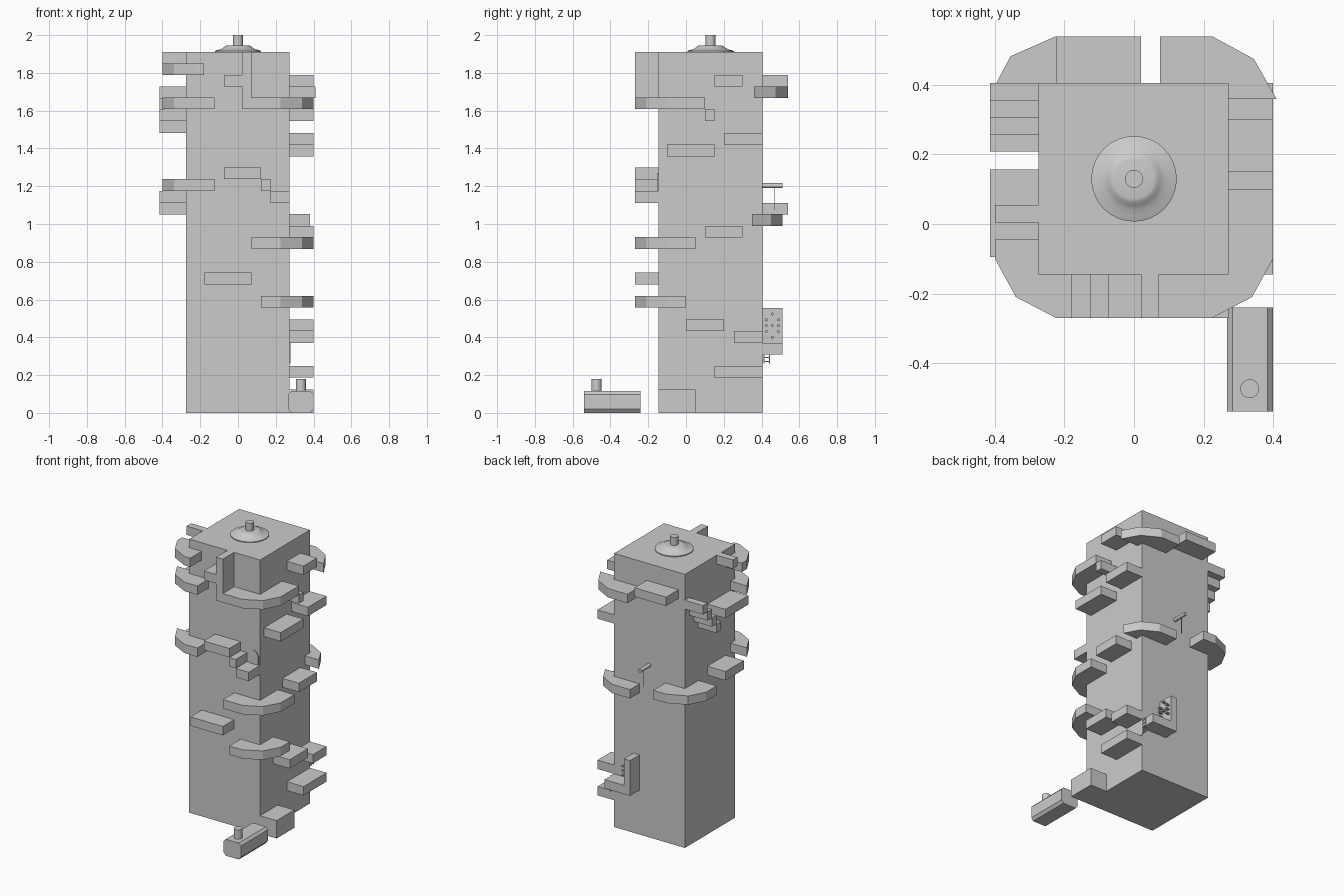
import bpy, bmesh, math
from mathutils import Matrix

if "Cube" in bpy.data.objects:
    bpy.data.objects.remove(bpy.data.objects["Cube"])

# tower walls
X0, X1, Y0, Y1, TOP = -0.275, 0.272, -0.145, 0.405, 1.91
T = 0.062  # ledge thickness


def finish(name, bm):
    bmesh.ops.recalc_face_normals(bm, faces=bm.faces)
    me = bpy.data.meshes.new(name)
    bm.to_mesh(me)
    bm.free()
    ob = bpy.data.objects.new(name, me)
    bpy.context.collection.objects.link(ob)
    return ob


def prism(name, pts, vec):
    bm = bmesh.new()
    f = bm.faces.new([bm.verts.new(p) for p in pts])
    r = bmesh.ops.extrude_face_region(bm, geom=[f])
    vs = [v for v in r["geom"] if isinstance(v, bmesh.types.BMVert)]
    bmesh.ops.translate(bm, verts=vs, vec=vec)
    return finish(name, bm)


def box(name, x0, x1, y0, y1, z0, z1):
    return prism(name, [(x0, y0, z0), (x1, y0, z0), (x1, y1, z0), (x0, y1, z0)], (0, 0, z1 - z0))


def rod(name, r, length, loc, axis="Z", n=16):
    bm = bmesh.new()
    bmesh.ops.create_cone(bm, cap_ends=True, segments=n, radius1=r, radius2=r, depth=length)
    rot = {"Z": Matrix(), "X": Matrix.Rotation(math.pi / 2, 4, "Y"),
           "Y": Matrix.Rotation(math.pi / 2, 4, "X")}[axis]
    bmesh.ops.transform(bm, matrix=Matrix.Translation(loc) @ rot, verts=bm.verts)
    return finish(name, bm)


def smooth(ob, deg=30):
    bpy.ops.object.select_all(action="DESELECT")
    ob.select_set(True)
    bpy.context.view_layer.objects.active = ob
    bpy.ops.object.shade_smooth_by_angle(angle=math.radians(deg))


def corner(name, outer, xe, ye, z):
    # ledge that wraps a tower corner, with a faceted outer rim
    sx, sy = outer[1][0] > 0, outer[1][1] > 0
    wx, wy = (X1 if sx else X0), (Y1 if sy else Y0)
    yo, xo = outer[0][1], outer[-1][0]
    pts = [(xe, wy), (xe, yo)] + outer + [(xo, ye), (wx, ye), (wx, wy)]
    clean = [p for i, p in enumerate(pts) if p != pts[i - 1]]
    prism(name, [(x, y, z) for x, y in clean], (0, 0, T))


# tower body
box("tower", X0, X1, Y0, Y1, 0, TOP)

# corner ledges
FR = [(0.225, -0.27), (0.34, -0.21), (0.4, -0.1)]
FL = [(-x, y) for x, y in FR]
BR = [(0.225, 0.54), (0.345, 0.475), (0.41, 0.36)]
BR_SMALL = [(0.215, 0.51), (0.325, 0.45), (0.38, 0.35)]
BL = [(-0.225, 0.54), (-0.355, 0.483), (-0.415, 0.37)]
for xe, ye, z in [(0.02, 0.1, 1.608), (0.072, 0.05, 0.868), (0.122, 0.0, 0.558)]:
    corner("front_right_corner_ledge", FR, xe, ye, z)
for xe, ye, z in [(-0.18, -0.045, 1.788), (-0.125, -0.1, 1.608), (-0.125, -0.1, 1.175)]:
    corner("front_left_corner_ledge", FL, xe, ye, z)
corner("back_right_upper_ledge", BR, 0.075, 0.36, 1.667)
corner("back_right_lower_ledge", BR_SMALL, 0.075, 0.35, 0.99)
corner("back_left_corner_ledge", BL, -0.125, 0.255, 1.05)

# straight ledges on the front: x range, base height
for a, b, z in [(-0.075, 0.02, 1.727), (-0.075, 0.122, 1.238), (0.122, 0.172, 1.175),
                (0.172, X1, 1.112), (-0.178, 0.072, 0.68)]:
    box("front_ledge", a, b, -0.27, Y0, z, z + T)

# straight ledges on the right: y range, base height
for a, b, z in [(0.15, 0.3, 1.727), (0.1, 0.15, 1.546), (0.2, Y1, 1.42), (-0.1, 0.15, 1.358),
                (0.1, 0.3, 0.928), (0, 0.2, 0.433), (0.255, Y1, 0.371), (0.152, Y1, 0.187)]:
    box("right_ledge", X1, 0.4, a, b, z, z + T)

# straight ledges and descending steps on the left
box("left_top_ledge", -0.4, X0, 0.005, 0.055, 1.848, TOP)
for a, b, z in [(-0.095, 0.157, 1.546), (-0.045, 0.157, 1.112)]:
    box("left_ledge", -0.415, X0, a, b, z, z + T)
for i in range(4):
    y, z = 0.405 - 0.049 * i, 1.667 - 0.0615 * i
    box("left_step", -0.415, X0, y - 0.049, y, z, z + T)

# back ledge, front pillar, starting block
box("back_ledge", -0.225, 0.02, Y1, 0.54, 1.727, 1.789)
box("front_pillar", 0.02, 0.072, -0.27, Y0, 1.608, TOP)
box("starting_block", X1, 0.4, Y0, 0.05, 0, 0.125)

# pointed plate above the front steps
prism("small_doorway", [(x, Y0, z) for x, z in
      [(0.2, 1.174), (0.262, 1.174), (0.262, 1.235), (0.248, 1.26), (0.231, 1.27),
       (0.214, 1.26), (0.2, 1.235)]], (0, -0.006, 0))

# spiked wall on the back with its base
box("spike_base", 0.122, X1, Y1, 0.51, 0.31, 0.371)
box("spike_wall", 0.075, 0.122, Y1, 0.51, 0.31, 0.556)
for i in range(5):
    for y in ([0.457] if i % 2 == 0 else []) + ([0.425, 0.489] if i in (1, 3) else []) \
            + ([0.425, 0.489] if i == 2 else []):
        rod("spike", 0.008, 0.03, (0.135, y, 0.4 + 0.031 * i), "X", 8)

# ladder hanging at the right back edge
for y in (0.412, 0.442):
    box("ladder_rail", 0.27, 0.277, y - 0.003, y + 0.003, 0.262, 0.371)
for i in range(5):
    z = 0.272 + 0.022 * i
    box("ladder_rung", 0.27, 0.277, 0.412, 0.442, z - 0.003, z + 0.003)

# swing bar and rope
smooth(rod("swing_bar", 0.013, 0.105, (0, 0.4575, 1.203), "Y", 12), 40)
rod("swing_rope", 0.002, 0.12, (0, 0.47, 1.135), "Z", 6)

# turned disc and peg on the roof
prof = [(0, 1.91), (0.123, 1.91), (0.123, 1.916), (0.11, 1.921), (0.09, 1.926),
        (0.076, 1.935), (0.066, 1.943), (0.058, 1.945), (0, 1.945)]
bm = bmesh.new()
vs = [bm.verts.new((r, 0.13, z)) for r, z in prof]
es = [bm.edges.new(p) for p in zip(vs, vs[1:])]
bmesh.ops.spin(bm, geom=vs + es, cent=(0, 0.13, 0), axis=(0, 0, 1), angle=2 * math.pi, steps=32)
bmesh.ops.remove_doubles(bm, verts=bm.verts, dist=1e-4)
smooth(finish("roof_disc", bm), 50)
smooth(rod("roof_peg", 0.026, 0.06, (0, 0.13, 1.97), "Z", 24))

# separate chamfered block with a peg
prism("loose_block", [(x, -0.54, z) for x, z in
      [(0.283, 0), (0.384, 0), (0.4, 0.02), (0.4, 0.098), (0.384, 0.115),
       (0.283, 0.115), (0.267, 0.098), (0.267, 0.02)]], (0, 0.3, 0))
smooth(rod("loose_block_peg", 0.027, 0.08, (0.333, -0.474, 0.14), "Z", 24))
